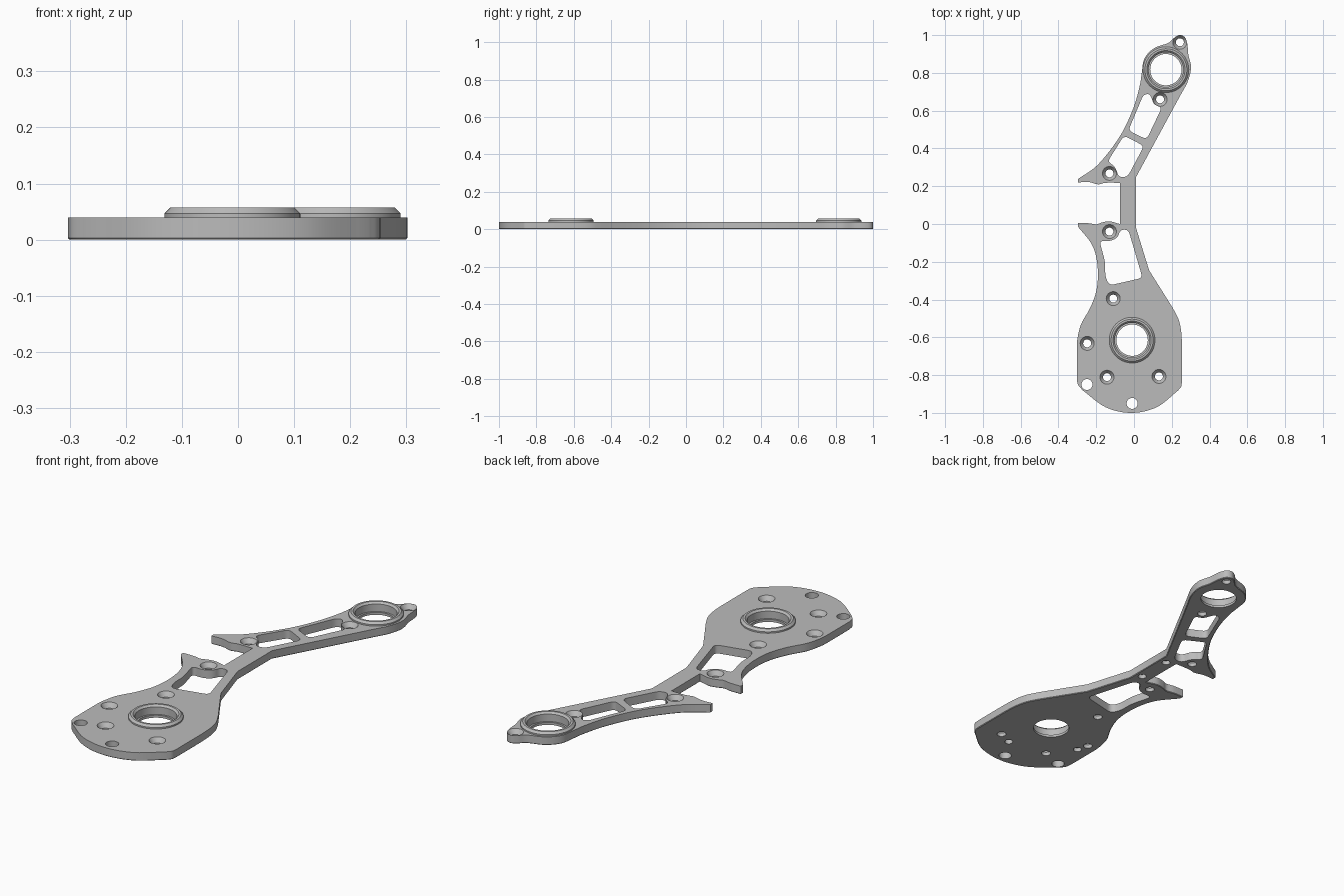
import bpy, bmesh, math
from mathutils import Vector

THICK = 0.04      # plate thickness
TOP = 0.057       # top of the bearing collars
BORES = [(-0.01, -0.615), (0.169, 0.817)]

if "Cube" in bpy.data.objects:
    bpy.data.objects.remove(bpy.data.objects["Cube"])

metal = bpy.data.materials.new("grey_metal")
metal.use_nodes = True
GREY = (0.5, 0.5, 0.5, 1)
metal.diffuse_color = GREY
metal.node_tree.nodes["Principled BSDF"].inputs["Base Color"].default_value = GREY


def spline(points, steps=6):
    """Smooth path through the points, without its last point."""
    pts = [Vector(p) for p in points]
    if len(pts) == 2:
        return pts[:1]
    ext = [pts[0] * 2 - pts[1]] + pts + [pts[-1] * 2 - pts[-2]]
    out = []
    for a, b, c, d in zip(ext, ext[1:], ext[2:], ext[3:]):
        for i in range(steps):
            t = i / steps
            out.append(0.5 * (2 * b + (c - a) * t + (2 * a - 5 * b + 4 * c - d) * t * t
                              + (3 * b - a - 3 * c + d) * t ** 3))
    return out


def rounded(points, radius, steps=5):
    """Closed polygon with rounded corners."""
    pts = [Vector(p) for p in points]
    out = []
    for i, p in enumerate(pts):
        to_a, to_b = pts[i - 1] - p, pts[(i + 1) % len(pts)] - p
        a = p + to_a.normalized() * min(radius, to_a.length * 0.48)
        b = p + to_b.normalized() * min(radius, to_b.length * 0.48)
        for k in range(steps + 1):
            t = k / steps
            out.append(a * (1 - t) ** 2 + p * 2 * t * (1 - t) + b * t * t)
    return out


def prism(bm, loop, z0, z1):
    """Solid of a flat outline; returns the bottom edges."""
    face = bm.faces.new([bm.verts.new((p.x, p.y, z0)) for p in loop])
    bottom = list(face.edges)
    ext = bmesh.ops.extrude_face_region(bm, geom=[face], use_keep_orig=True)
    moved = [v for v in ext["geom"] if isinstance(v, bmesh.types.BMVert)]
    bmesh.ops.translate(bm, verts=moved, vec=(0, 0, z1 - z0))
    return bottom


def lathe(bm, centre, profile, closed=False, sides=48):
    """Turned shape; an open profile is capped at both ends."""
    rings = []
    for r, z in profile:
        rings.append([bm.verts.new((centre[0] + r * math.cos(k * math.tau / sides),
                                    centre[1] + r * math.sin(k * math.tau / sides), z))
                      for k in range(sides)])
    pairs = list(zip(rings, rings[1:]))
    if closed:
        pairs.append((rings[-1], rings[0]))
    else:
        bm.faces.new(rings[0][::-1])
        bm.faces.new(rings[-1])
    for low, high in pairs:
        for k in range(sides):
            n = (k + 1) % sides
            bm.faces.new((low[k], low[n], high[n], high[k]))


def finish(name, bm):
    bmesh.ops.recalc_face_normals(bm, faces=bm.faces)
    mesh = bpy.data.meshes.new(name)
    bm.to_mesh(mesh)
    bm.free()
    mesh.materials.append(metal)
    obj = bpy.data.objects.new(name, mesh)
    bpy.context.collection.objects.link(obj)
    return obj


def smooth(obj):
    bpy.ops.object.select_all(action="DESELECT")
    obj.select_set(True)
    bpy.context.view_layer.objects.active = obj
    bpy.ops.object.shade_smooth_by_angle(angle=math.radians(30))


# Plate outline: runs that meet at sharp corners
head = [(0.245, 0.68), (0.285, 0.755), (0.302, 0.83), (0.288, 0.895), (0.282, 0.955),
        (0.268, 0.99), (0.24, 1.0), (0.212, 0.985), (0.18, 0.958), (0.105, 0.93),
        (0.055, 0.875), (0.041, 0.8), (0.03, 0.73), (-0.005, 0.61), (-0.075, 0.464),
        (-0.19, 0.315), (-0.297, 0.238)]
upper_hook = [(-0.297, 0.22), (-0.24, 0.222), (-0.19, 0.21), (-0.15, 0.218), (-0.075, 0.218)]
lower_hook = [(-0.075, 0), (-0.13, 0.014), (-0.17, 0.008), (-0.2, -0.002), (-0.24, 0.004),
              (-0.297, 0.004)]
left_side = [(-0.297, -0.014), (-0.228, -0.1), (-0.2, -0.176), (-0.191, -0.266),
             (-0.2, -0.356), (-0.233, -0.446), (-0.28, -0.53), (-0.3, -0.61), (-0.303, -0.66)]
left_heel = [(-0.303, -0.82), (-0.296, -0.852), (-0.27, -0.882)]
heel = [(-0.27, -0.882), (-0.15, -0.97), (-0.015, -1.0), (0.12, -0.97), (0.233, -0.882)]
right_heel = [(0.233, -0.882), (0.25, -0.86), (0.254, -0.83)]
right_side = [(0.254, -0.64), (0.25, -0.57), (0.236, -0.505), (0.206, -0.446)]
brace = [(0.206, -0.446), (0.08, -0.245), (0.01, -0.018), (0.01, 0.247), (0.245, 0.68)]

outline = []
for run in (head, upper_hook, lower_hook, left_side, left_heel, heel, right_heel, right_side):
    outline += spline(run)
    if run in (head, upper_hook, lower_hook, left_side, right_heel):
        outline.append(Vector(run[-1]))
outline += [Vector(p) for p in brace[:-1]]

bm = bmesh.new()
rim = prism(bm, outline, 0, THICK)
bmesh.ops.bevel(bm, geom=rim, offset=0.003, segments=1, affect="EDGES")
plate = finish("linkage_plate", bm)

# Lightening windows
windows = [
    [(-0.183, -0.088), (-0.125, -0.092), (-0.085, -0.07), (-0.072, -0.03), (-0.03, -0.03),
     (0.045, -0.285), (-0.02, -0.3), (-0.13, -0.325), (-0.152, -0.28), (-0.153, -0.2)],
    [(-0.053, 0.468), (0.053, 0.413), (-0.034, 0.25), (-0.08, 0.246), (-0.1, 0.305),
     (-0.14, 0.33)],
    [(0.05, 0.685), (0.085, 0.69), (0.105, 0.63), (0.148, 0.618), (0.067, 0.448),
     (-0.03, 0.495)],
]
cut = bmesh.new()
for loop in windows:
    prism(cut, rounded(loop, 0.025), -0.1, 0.1)

# Countersunk screw holes, plain holes, blind pin holes underneath
for spot in [(0.243, 0.962), (0.138, 0.66), (-0.13, 0.268), (-0.13, -0.04),
             (-0.11, -0.395), (-0.248, -0.632), (-0.143, -0.811), (0.132, -0.807)]:
    lathe(cut, spot, [(0.021, -0.1), (0.021, 0.018), (0.037, THICK), (0.037, 0.1)], sides=32)
for spot in [(-0.249, -0.85), (-0.01, -0.95)]:
    lathe(cut, spot, [(0.029, -0.1), (0.029, 0.1)], sides=32)
for spot in [(0.06, -0.84), (-0.233, -0.69), (-0.025, 0.03), (-0.027, 0.2)]:
    lathe(cut, spot, [(0.019, -0.1), (0.019, 0.02)], sides=32)

# Stepped bearing bores
for spot in BORES:
    lathe(cut, spot, [(0.083, -0.1), (0.083, 0.012), (0.092, 0.012), (0.092, 0.1)], sides=64)
cutter = finish("cutter", cut)
cutter.hide_render = True

mod = plate.modifiers.new("openings", "BOOLEAN")
mod.operation, mod.solver, mod.object = "DIFFERENCE", "EXACT", cutter
bpy.context.view_layer.objects.active = plate
bpy.ops.object.modifier_apply(modifier=mod.name)
bpy.data.objects.remove(cutter)
smooth(plate)

# Raised collars around the bores
for name, spot in zip(("lower_collar", "upper_collar"), BORES):
    bm = bmesh.new()
    lathe(bm, spot, [(0.121, THICK), (0.121, 0.047), (0.111, TOP), (0.101, TOP),
                     (0.092, 0.048), (0.092, THICK)], closed=True, sides=64)
    smooth(finish(name, bm))
